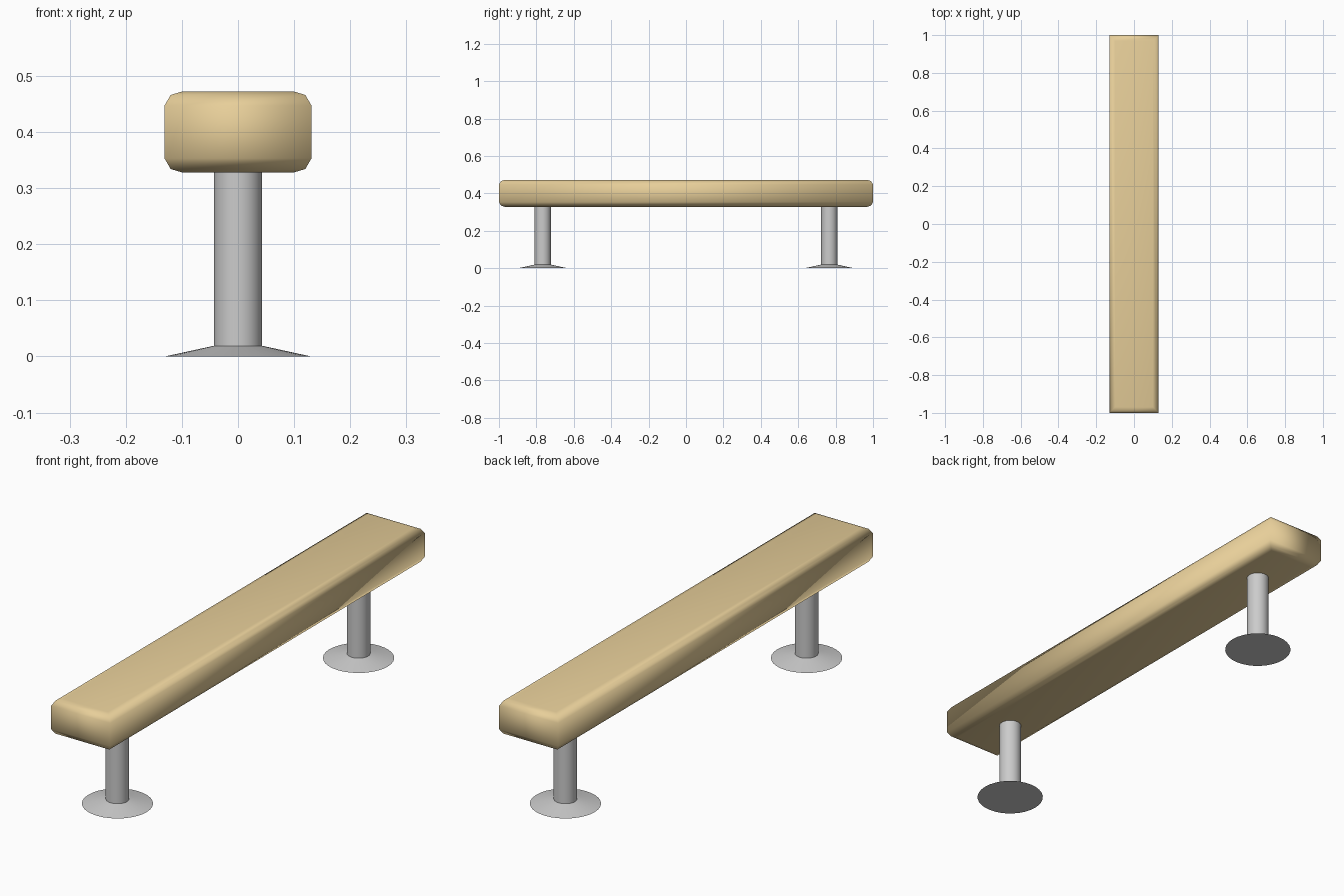
import bpy, bmesh, math

if "Cube" in bpy.data.objects:
    bpy.data.objects.remove(bpy.data.objects["Cube"])

SEAT_HALF_X, SEAT_HALF_Y = 0.131, 1.0
LEG_Y = 0.766


def make_object(name, bm, colour=None):
    bmesh.ops.recalc_face_normals(bm, faces=bm.faces)
    for f in bm.faces:
        f.smooth = True
    mesh = bpy.data.meshes.new(name)
    bm.to_mesh(mesh)
    bm.free()
    obj = bpy.data.objects.new(name, mesh)
    bpy.context.collection.objects.link(obj)
    if colour:
        mat = bpy.data.materials.new(name + "_material")
        mat.diffuse_color = colour
        mat.use_nodes = True
        mat.node_tree.nodes["Principled BSDF"].inputs["Base Color"].default_value = mat.diffuse_color
        mesh.materials.append(mat)
    return obj


def loft(rings):
    """Closed solid through a stack of equal-length point rings."""
    bm = bmesh.new()
    loops = [[bm.verts.new(p) for p in ring] for ring in rings]
    for a, b in zip(loops, loops[1:]):
        n = len(a)
        for i in range(n):
            bm.faces.new((a[i], a[(i + 1) % n], b[(i + 1) % n], b[i]))
    bm.faces.new(loops[0][::-1])
    bm.faces.new(loops[-1])
    return bm


def rectangle(z, inset):
    x, y = SEAT_HALF_X - inset, SEAT_HALF_Y - inset
    return [(-x, -y, z), (x, -y, z), (x, y, z), (-x, y, z)]


def circle(z, r, y, sides=32):
    return [(r * math.cos(math.tau * i / sides),
             y + r * math.sin(math.tau * i / sides), z) for i in range(sides)]


# Seat plank: top and bottom rims rounded, upright corners square
profile = [(0.328, 0.031), (0.334, 0.011), (0.353, 0.0),
           (0.447, 0.0), (0.466, 0.011), (0.472, 0.031)]
make_object("seat", loft([rectangle(z, d) for z, d in profile]),
            (0.80, 0.62, 0.32, 1.0))

# Two round posts, each on a shallow conical foot
for side, y in (("front", -LEG_Y), ("back", LEG_Y)):
    post = [(0.0, 0.13), (0.019, 0.043), (0.33, 0.043)]
    leg = make_object(side + "_leg", loft([circle(z, r, y) for z, r in post]))
    bpy.ops.object.select_all(action='DESELECT')
    leg.select_set(True)
    bpy.context.view_layer.objects.active = leg
    bpy.ops.object.shade_smooth_by_angle(angle=math.radians(30))
